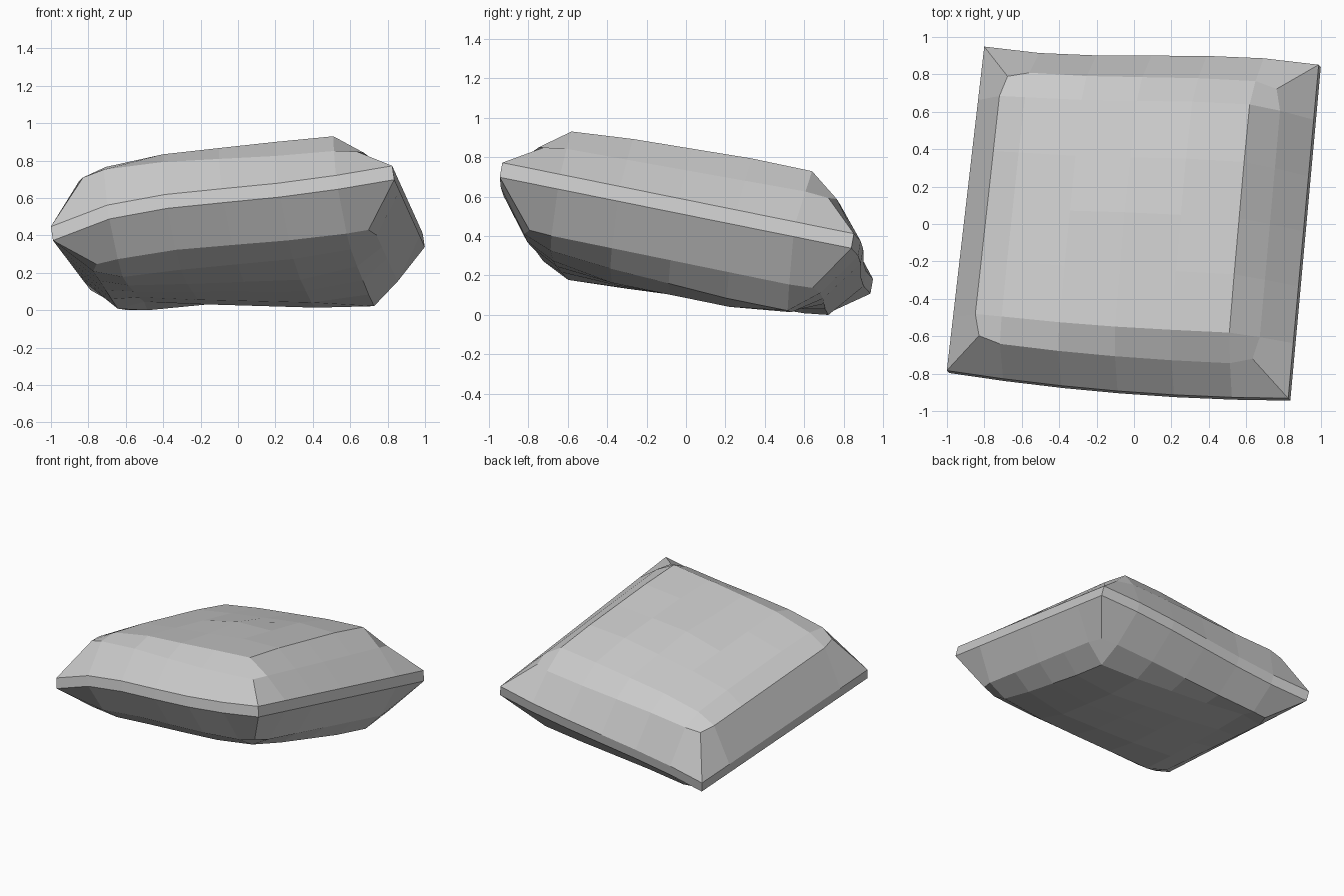
import bpy
import bmesh
from mathutils import Vector

cube = bpy.data.objects.get("Cube")
if cube:
    bpy.data.objects.remove(cube, do_unlink=True)

fabric = bpy.data.materials.new("grey fabric")
fabric.use_nodes = True
grey = (0.6, 0.6, 0.6, 1)
fabric.diffuse_color = grey
fabric.node_tree.nodes["Principled BSDF"].inputs["Base Color"].default_value = grey

# Tilted, slightly twisted seam square
FRONT_LEFT = Vector((-0.995, -0.79, 0.415))
FRONT_RIGHT = Vector((0.83, -0.938, 0.74))
BACK_LEFT = Vector((-0.795, 0.942, 0.15))
BACK_RIGHT = Vector((0.993, 0.845, 0.38))
UP = Vector((-0.15, 0.17, 0.97)).normalized()

# Grid lines from seam to middle
STEPS = [1, 0.83, 0.67, 0.33, 0]

# Per ring: puff height, then its change along u, v and u*v
TOP = [(0.038, 0, 0, 0), (0.245, -0.045, 0.015, 0), (0.338, 0.005, 0.025, 0),
       (0.358, 0.03, 0.035, 0), (0.385, 0, 0, 0)]
BOTTOM = [(0.038, 0, 0, 0), (0.24, 0.025, 0, 0.01), (0.31, 0.075, -0.01, 0.1),
          (0.345, 0.1, -0.02, 0.1), (0.345, 0, 0, 0)]


def seam_point(u, v):
    a, b = (u + 1) / 2, (v + 1) / 2
    p = FRONT_LEFT.lerp(FRONT_RIGHT, a).lerp(BACK_LEFT.lerp(BACK_RIGHT, a), b)
    bow = 1 - u * u
    p.z += 0.04 * bow * (1 - u) ** 2 * (1 - b)
    p.y += bow * (0.05 * u * b - 0.035 * (1 - b))
    return p


def add_panel(bm, rings, side):
    """One puffed half of the pillow, with an open border."""
    verts = bmesh.ops.create_grid(bm, x_segments=8, y_segments=8, size=1)["verts"]
    for vert in verts:
        i, j = (round((1 - abs(c)) * 4) for c in vert.co[:2])
        ring = min(i, j)
        su = 1 if vert.co.x > 0 else -1
        sv = 1 if vert.co.y > 0 else -1
        u, v = su * STEPS[i], sv * STEPS[j]
        base, du, dv, duv = rings[ring]
        h = base + du * u + dv * v + duv * u * v
        if ring == 0:                      # seam corners gather to a point
            u = su if i <= 1 else u
            v = sv if j <= 1 else v
        elif i == j and ring < 3:          # softened inner corners
            h *= 0.96
            if ring == 1:
                u, v = u * 0.96, v * 0.96
        vert.co = seam_point(u, v) + UP * h * side
    bmesh.ops.remove_doubles(bm, verts=verts, dist=0.001)


# Pillow: two puffed panels joined by a narrow seam band
bm = bmesh.new()
add_panel(bm, TOP, 1)
add_panel(bm, BOTTOM, -1)
border = [e for e in bm.edges if e.is_boundary]
bmesh.ops.bridge_loops(bm, edges=border)
bmesh.ops.recalc_face_normals(bm, faces=bm.faces)

# Stand on the floor
low = min(v.co.z for v in bm.verts)
bmesh.ops.translate(bm, verts=bm.verts, vec=(0, 0, -low))

mesh = bpy.data.meshes.new("pillow")
bm.to_mesh(mesh)
bm.free()
mesh.materials.append(fabric)
pillow = bpy.data.objects.new("pillow", mesh)
bpy.context.collection.objects.link(pillow)
